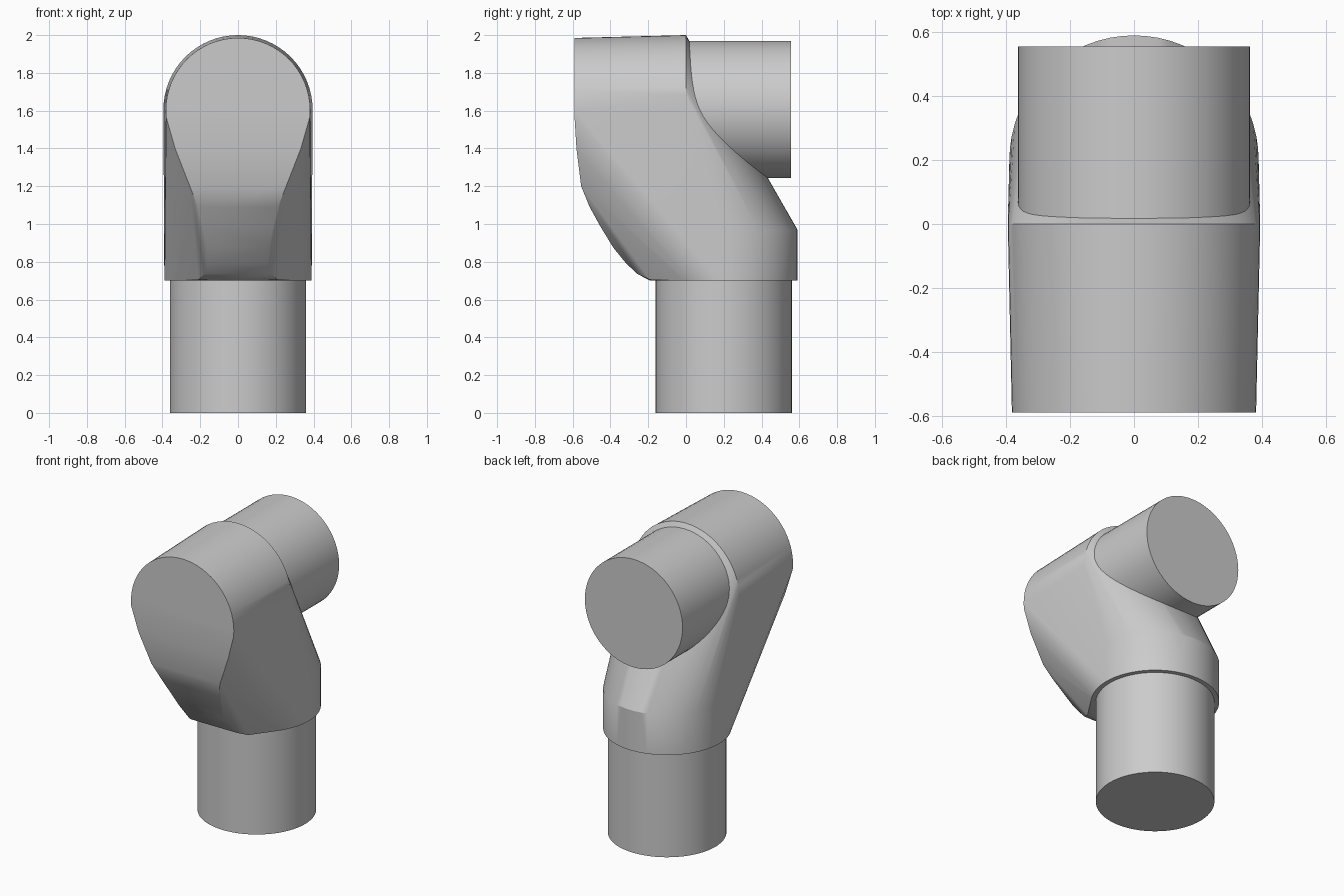
import bpy, bmesh
from math import sin, cos, tau

if "Cube" in bpy.data.objects:
    bpy.data.objects.remove(bpy.data.objects["Cube"])

N = 64


def ring_xz(r, y, zc):
    return [(r * cos(i * tau / N), y, zc + r * sin(i * tau / N)) for i in range(N)]


def ring_xy(r, yc, z):
    return [(r * cos(i * tau / N), yc + r * sin(i * tau / N), z) for i in range(N)]


def hull(name, points):
    bm = bmesh.new()
    for p in points:
        bm.verts.new(p)
    bmesh.ops.convex_hull(bm, input=bm.verts[:])
    loose = [v for v in bm.verts if not v.link_faces]
    bmesh.ops.delete(bm, geom=loose, context='VERTS')
    bmesh.ops.dissolve_limit(bm, angle_limit=0.003, verts=bm.verts[:], edges=bm.edges[:])
    bmesh.ops.recalc_face_normals(bm, faces=bm.faces[:])
    me = bpy.data.meshes.new(name)
    bm.to_mesh(me)
    bm.free()
    ob = bpy.data.objects.new(name, me)
    bpy.context.collection.objects.link(ob)
    bpy.ops.object.select_all(action='DESELECT')
    ob.select_set(True)
    bpy.context.view_layer.objects.active = ob
    bpy.ops.object.shade_smooth_by_angle(angle=0.5)
    return ob


# Curved front strip of the elbow: (y, z, half width)
front = [(-.588, 1.55, .376), (-.58, 1.4, .333), (-.555, 1.2, .255),
         (-.51, 1.09, .212), (-.455, .99, .185), (-.385, .875, .165),
         (-.32, .795, .158), (-.26, .737, .175), (-.19, .705, .21)]
strip = [(s * w, y, z) for y, z, w in front for s in (-1, 1)]

# Upper front disc is an arc above the strip
front_arc = [p for p in ring_xz(.382, -.59, 1.603) if p[2] > 1.55]

# Elbow body between the horizontal sleeve and the vertical collar
hull("elbow_body", front_arc + strip + ring_xz(.395, 0, 1.605)
     + ring_xy(.39, .2, .97) + ring_xy(.39, .2, .70))

# Pipe stubs
hull("upper_pipe", ring_xz(.363, -.02, 1.606) + ring_xz(.363, .555, 1.606))
hull("lower_pipe", ring_xy(.361, .2, 0) + ring_xy(.361, .2, .72))
